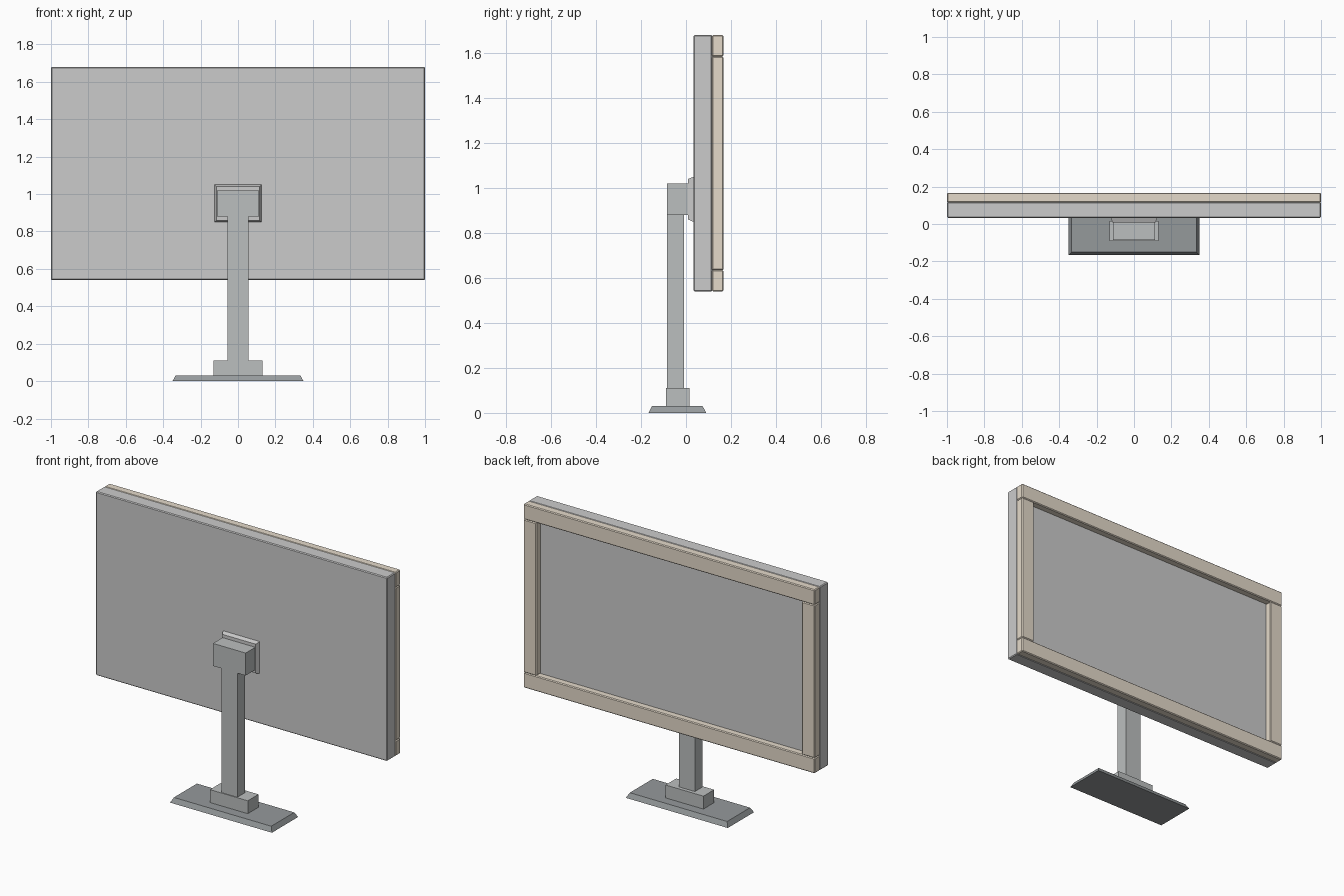
import bpy, bmesh

if "Cube" in bpy.data.objects:
    bpy.data.objects.remove(bpy.data.objects["Cube"])


def material(name, r, g, b):
    m = bpy.data.materials.new(name)
    m.diffuse_color = (r, g, b, 1)
    m.use_nodes = True
    m.node_tree.nodes["Principled BSDF"].inputs["Base Color"].default_value = m.diffuse_color
    return m


def box(name, x, y, z, mat=None, bevel=0.0):
    """Box from (min, max) ranges, with an optional chamfer."""
    bm = bmesh.new()
    bmesh.ops.create_cube(bm, size=1)
    for v in bm.verts:
        for i, (lo, hi) in enumerate((x, y, z)):
            v.co[i] = lo if v.co[i] < 0 else hi
    me = bpy.data.meshes.new(name)
    bm.to_mesh(me)
    bm.free()
    ob = bpy.data.objects.new(name, me)
    bpy.context.collection.objects.link(ob)
    if mat:
        me.materials.append(mat)
    if bevel:
        mod = ob.modifiers.new("bevel", 'BEVEL')
        mod.width = bevel
        mod.segments = 1
    return ob


def taper(ob, axis, side, inset):
    """Pull in one end of a box along an axis to make a sloped rim."""
    for v in ob.data.vertices:
        others = [i for i in range(3) if i != axis]
        mid = sum(p.co[axis] for p in ob.data.vertices) / 8
        if (v.co[axis] - mid) * side > 0:
            for i in others:
                c = centre[ob.name][i]
                v.co[i] += inset if v.co[i] < c else -inset


centre = {"base": (0, -0.039, 0), "mount_plate": (0, 0, 0.95)}

light = material("light_grey", 0.75, 0.78, 0.78)
mid_grey = material("mid_grey", 0.50, 0.52, 0.52)
dark = material("dark_grey", 0.30, 0.32, 0.33)
tan = material("tan", 0.78, 0.70, 0.59)

# Stand
base = box("base", (-0.35, 0.35), (-0.167, 0.09), (0, 0.03), dark)
taper(base, 2, 1, 0.016)
box("collar", (-0.13, 0.13), (-0.09, 0.015), (0.03, 0.11), mid_grey)
box("post", (-0.055, 0.055), (-0.085, -0.008), (0.11, 0.88), mid_grey)
box("post_head", (-0.112, 0.112), (-0.085, 0.009), (0.88, 1.02), mid_grey)
plate = box("mount_plate", (-0.125, 0.125), (0.009, 0.033), (0.85, 1.05), light)
taper(plate, 1, -1, 0.01)

# Display housing and screen
box("housing", (-1, 1), (0.033, 0.117), (0.54, 1.68), light, 0.005)
box("screen", (-0.92, 0.92), (0.112, 0.125), (0.62, 1.60))

# Bezel: full-width rails, with stiles between them
for name, z in (("bezel_bottom", (0.54, 0.635)), ("bezel_top", (1.585, 1.68))):
    box(name, (-1, 1), (0.115, 0.167), z, tan, 0.005)
for name, s in (("bezel_left", -1), ("bezel_right", 1)):
    box(name, sorted((s * 0.91, s * 1.0)), (0.115, 0.167), (0.635, 1.585), tan, 0.005)
